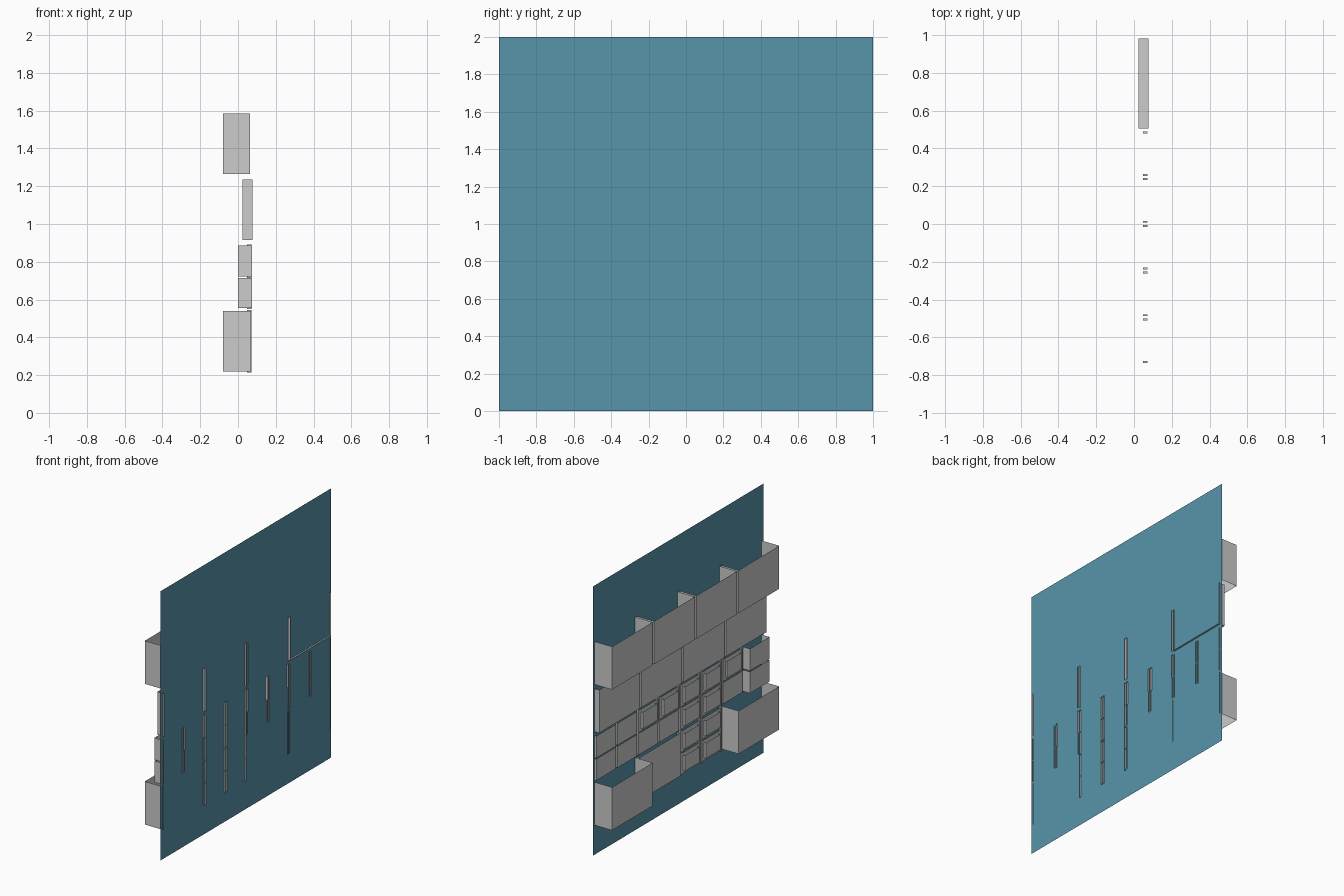
import bpy, bmesh

default = bpy.data.objects.get("Cube")
if default:
    bpy.data.objects.remove(default)


def material(name, rgb):
    m = bpy.data.materials.new(name)
    m.use_nodes = True
    m.diffuse_color = (*rgb, 1)
    m.node_tree.nodes["Principled BSDF"].inputs["Base Color"].default_value = (*rgb, 1)
    return m


teal = material("teal", (0.095, 0.30, 0.41))
grey = material("grey", (0.604, 0.604, 0.604))


def box(name, x, y, z, mat, remove=()):
    """Box from axis ranges; faces whose outward normal is in remove are left open."""
    bm = bmesh.new()
    bmesh.ops.create_cube(bm, size=1)
    bm.normal_update()
    gone = [f for f in bm.faces if tuple(round(c) for c in f.normal) in remove]
    bmesh.ops.delete(bm, geom=gone, context='FACES')
    for v in bm.verts:
        for i, (lo, hi) in enumerate((x, y, z)):
            v.co[i] = lo + (v.co[i] + 0.5) * (hi - lo)
    mesh = bpy.data.meshes.new(name)
    bm.to_mesh(mesh)
    bm.free()
    mesh.materials.append(mat)
    obj = bpy.data.objects.new(name, mesh)
    bpy.context.collection.objects.link(obj)
    return obj


BACK, TOP, BOTTOM = (1, 0, 0), (0, 0, 1), (0, 0, -1)
OPEN = (BACK, TOP, BOTTOM)


def span(i, pitch):
    """Range along y of column i, counted from the +y end."""
    hi = 0.982 - i * pitch
    return hi - pitch + 0.018, hi


def block(name, x, y, z, remove=OPEN):
    box(name, x, y, z, grey, remove)


def framed_block(name, y, z):
    """Flat block with a raised centre and a thin post at each end."""
    block(name + "_plate", (0.05, 0.071), y, z)
    block(name + "_panel", (0.035, 0.05), (y[0] + 0.03, y[1] - 0.03),
          (z[0] + 0.02, z[1] - 0.02))
    for side, a in (("right", y[0] - 0.003), ("left", y[1] - 0.007)):
        box(name + "_post_" + side, (0.047, 0.071), (a, a + 0.01),
            (z[0] - 0.006, z[1] + 0.006), grey, (BACK,))


# Backing sheet: only the +x face of a thin box
box("backing_sheet", (0.06, 0.065), (-1, 1), (0, 2), teal,
    ((-1, 0, 0), (0, 1, 0), (0, -1, 0), TOP, BOTTOM))

WIDE, NARROW = 0.495, 0.2475

# Two upper courses of wide blocks
for i in range(4):
    y = span(i, WIDE)
    block(f"upper_block_{i}", (-0.08, 0.064), y, (1.265, 1.585))
    block(f"middle_block_{i}", (0.025, 0.077), y, (0.915, 1.235),
          (BACK, TOP) if i == 0 else OPEN)

# Two half-height courses of narrow blocks
for row, z, framed in (("high", (0.722, 0.886), range(2, 7)),
                       ("low", (0.555, 0.715), range(4, 6))):
    for i in range(8):
        name, y = f"{row}_narrow_block_{i}", span(i, NARROW)
        if i in framed:
            framed_block(name, y, z)
        else:
            block(name, (0.0 if i == 7 else 0.05, 0.073), y, z)

# Bottom course: deep end blocks, one flat block, four small framed ones
for i, depth in ((0, -0.08), (1, 0.04), (3, -0.08)):
    block(f"bottom_block_{i}", (depth, 0.069), span(i, WIDE), (0.22, 0.54))
for i in (4, 5):
    for row, z in (("high", (0.385, 0.54)), ("low", (0.22, 0.375))):
        framed_block(f"bottom_{row}_small_block_{i}", span(i, NARROW), z)
